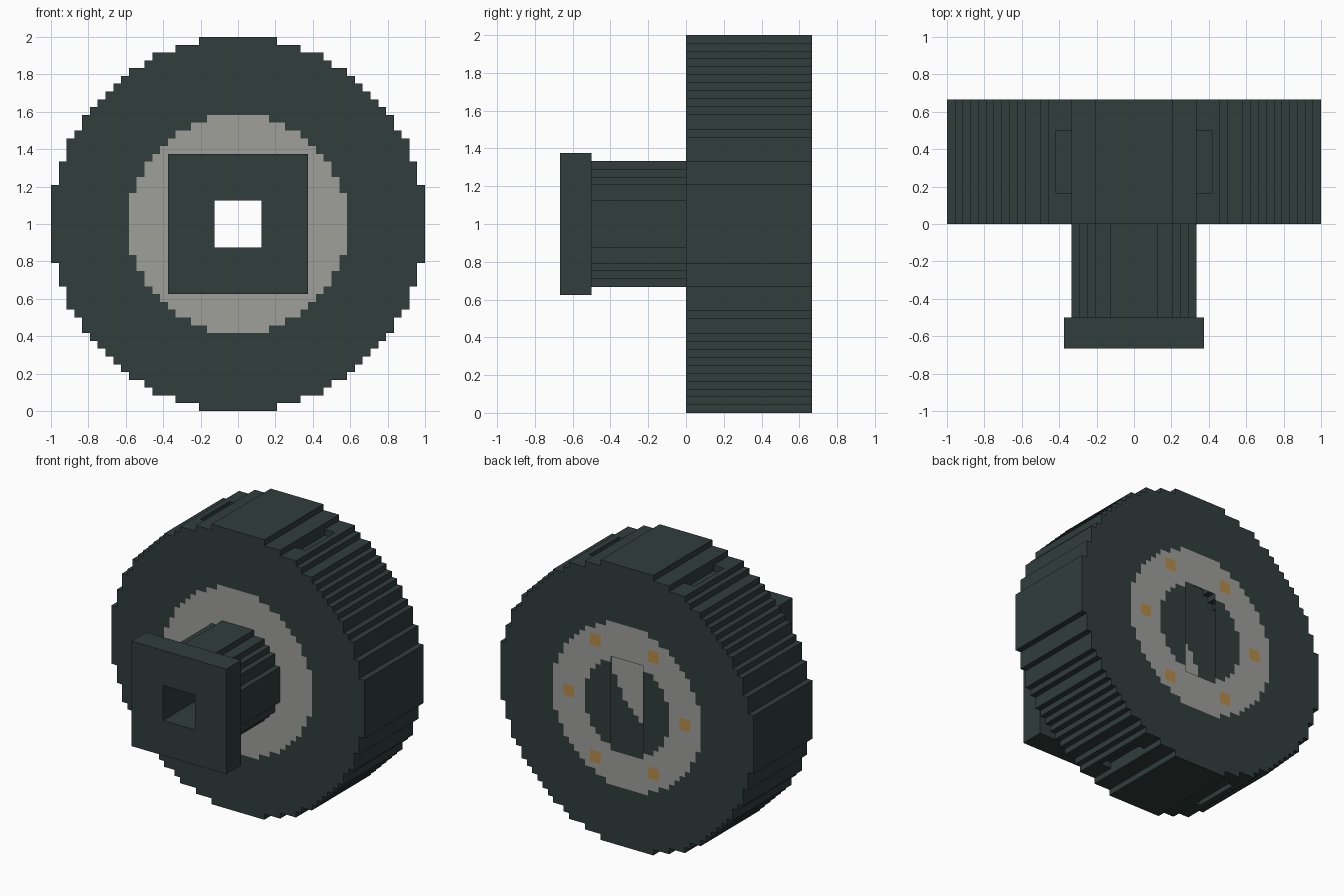
import bpy, math
from mathutils import Vector

if "Cube" in bpy.data.objects:
    bpy.data.objects.remove(bpy.data.objects["Cube"])

U = 1 / 24          # one grid cell
ZC = 24             # wheel centre height in cells


def material(name, rgb):
    m = bpy.data.materials.new(name)
    m.diffuse_color = (*rgb, 1)
    m.use_nodes = True
    m.node_tree.nodes["Principled BSDF"].inputs["Base Color"].default_value = m.diffuse_color
    return m


DARK = material("dark rubber", (0.030, 0.047, 0.045))
GREY = material("grey metal", (0.342, 0.347, 0.323))
BRASS = material("brass", (0.468, 0.262, 0.065))


class Part:
    """Collects axis-aligned quads in cell units and makes one object."""

    def __init__(self):
        self.verts, self.faces, self.mats = [], [], []

    def quad(self, lo, hi, facing, mat=0):
        # rectangle spanned by lo..hi, flat along the axis of 'facing'
        axis = max(range(3), key=lambda k: abs(facing[k]))
        a, b = [k for k in range(3) if k != axis]
        pts = []
        for s, t in ((0, 0), (1, 0), (1, 1), (0, 1)):
            p = list(lo)
            if s:
                p[a] = hi[a]
            if t:
                p[b] = hi[b]
            pts.append(Vector(p))
        n = (pts[1] - pts[0]).cross(pts[2] - pts[0])
        if n.dot(Vector(facing)) < 0:
            pts.reverse()
        i = len(self.verts)
        self.verts += [(p.x * U, p.y * U, (p.z + ZC) * U) for p in pts]
        self.faces.append((i, i + 1, i + 2, i + 3))
        self.mats.append(mat)

    def make(self, name, *mats):
        me = bpy.data.meshes.new(name)
        me.from_pydata(self.verts, [], self.faces)
        for m in mats:
            me.materials.append(m)
        me.polygons.foreach_set("material_index", self.mats)
        me.update()
        ob = bpy.data.objects.new(name, me)
        bpy.context.collection.objects.link(ob)
        return ob


def half(r, j):
    """Half width in cells of row j in a stepped disc of radius r."""
    d = r * r - (j + 0.5) ** 2
    return int(math.sqrt(d) + 0.5) if d > 0 else 0


def ring(part, r_out, r_in, y, side):
    """Flat stepped ring at depth y."""
    for j in range(-r_out, r_out):
        ho, hi = half(r_out, j), half(r_in, j)
        for s in (-1, 1):
            part.quad((s * hi, y, j), (s * ho, y, j + 1), (0, side, 0))


def wall(part, r, y0, y1, notched=False):
    """Stepped cylinder surface; flats at the notches are left out."""
    for sx in (-1, 1):
        for sz in (-1, 1):
            for j in range(r):
                h, nxt = half(r, j), half(r, j + 1)
                part.quad((sx * h, y0, sz * j), (sx * h, y1, sz * (j + 1)), (sx, 0, 0))
                if h > nxt and not (notched and j == 21):
                    z = sz * (j + 1)
                    part.quad((sx * nxt, y0, z), (sx * h, y1, z), (0, 0, sz))


# tyre: tread plus front and back side walls
tyre = Part()
wall(tyre, 24, 0, 16, notched=True)
ring(tyre, 24, 14, 0, -1)
ring(tyre, 24, 14, 16, 1)
# four shallow tread pockets
for sx in (-1, 1):
    for sz in (-1, 1):
        z, f = sz * 22, sz * 21
        up = (0, 0, sz)
        tyre.quad((sx * 10, 0, z), (sx * 11, 16, z), up)
        tyre.quad((sx * 8, 0, z), (sx * 10, 4, z), up)
        tyre.quad((sx * 8, 12, z), (sx * 10, 16, z), up)
        tyre.quad((sx * 8, 4, f), (sx * 10, 12, f), up)
        tyre.quad((sx * 8, 4, f), (sx * 8, 12, z), (sx, 0, 0))
        tyre.quad((sx * 10, 4, f), (sx * 10, 12, z), (-sx, 0, 0))
        tyre.quad((sx * 8, 4, f), (sx * 10, 4, z), (0, 1, 0))
        tyre.quad((sx * 8, 12, f), (sx * 10, 12, z), (0, -1, 0))
tyre.make("tyre", DARK)

# front hub ring
front_hub = Part()
ring(front_hub, 14, 8, 0, -1)
front_hub.make("front_hub_ring", GREY)

# back hub ring with six square bolts as coloured cells
bolts = []
for k in range(6):
    a = math.radians(60 * k)
    bolts.append((math.floor(11 * math.cos(a) + 0.501), round(11 * math.sin(a))))
back_hub = Part()
for j in range(-14, 14):
    for i in range(-half(14, j), half(14, j)):
        if -half(8, j) <= i < half(8, j):
            continue
        bolt = any(bx - 1 <= i <= bx and bz - 1 <= j <= bz for bx, bz in bolts)
        back_hub.quad((i, 16, j), (i + 1, 16, j + 1), (0, 1, 0), int(bolt))
back_hub.make("back_hub_ring", GREY, BRASS)

# back axle plate with a tall open slot
plate = Part()
for j in range(-8, 8):
    for s in (-1, 1):
        if half(8, j) > 3:
            plate.quad((s * 3, 16, j), (s * half(8, j), 16, j + 1), (0, 1, 0))
plate.make("back_axle_plate", DARK)

# axle sleeve
axle = Part()
wall(axle, 8, -12, 0)
axle.make("axle", DARK)

# square mounting flange with the square bore
flange = Part()
for y, side in ((-16, -1), (-12, 1)):
    for s in (-1, 1):
        flange.quad((s * 3, y, -9), (s * 9, y, 9), (0, side, 0))
        flange.quad((-3, y, s * 3), (3, y, s * 9), (0, side, 0))
for s in (-1, 1):
    flange.quad((s * 9, -16, -9), (s * 9, -12, 9), (s, 0, 0))
    flange.quad((-9, -16, s * 9), (9, -12, s * 9), (0, 0, s))
    flange.quad((s * 3, -16, -3), (s * 3, 0, 3), (-s, 0, 0))
    flange.quad((-3, -16, s * 3), (3, 0, s * 3), (0, 0, -s))
flange.make("mounting_flange", DARK)
